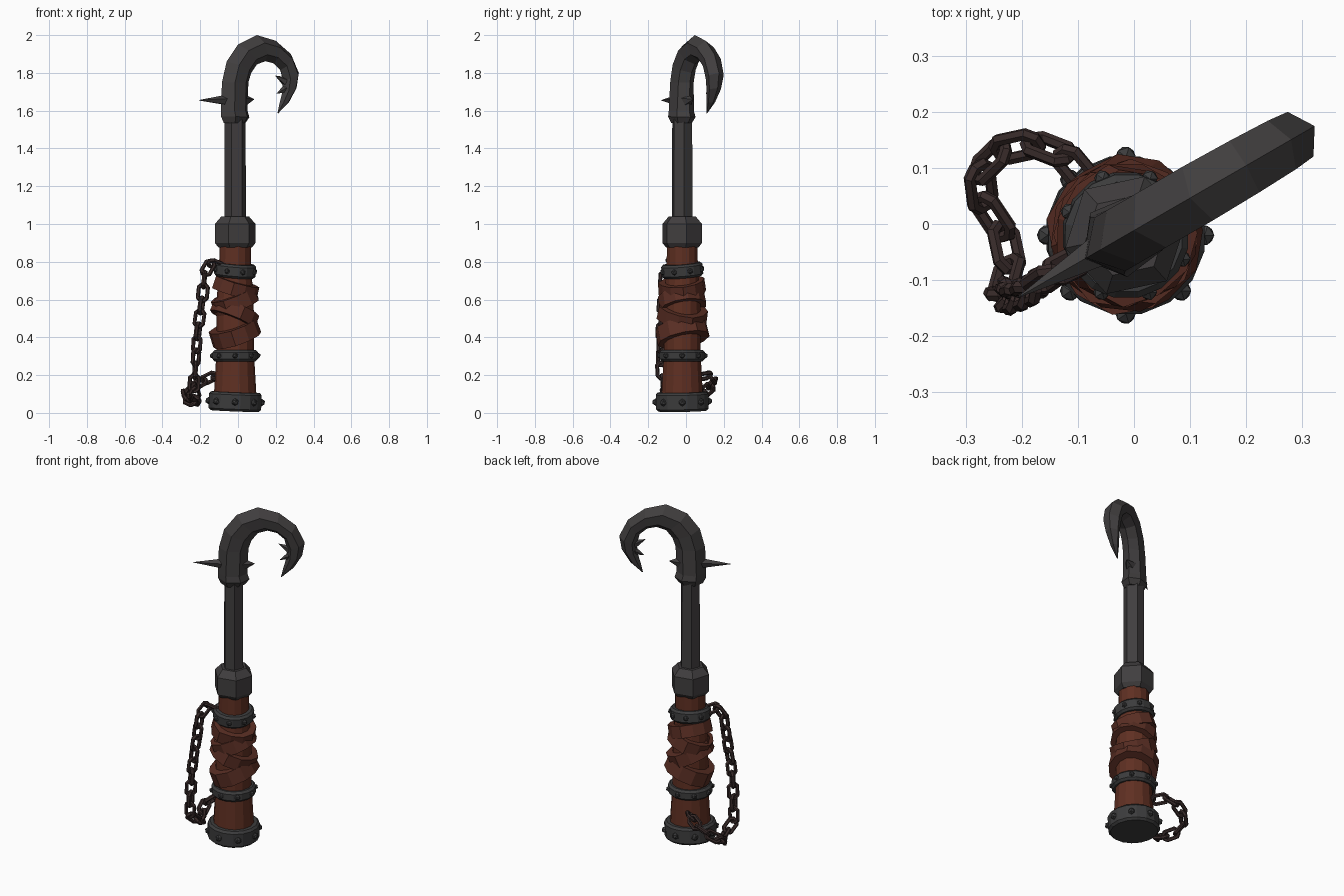
import bpy, bmesh, random
from math import sin, cos, pi, radians
from mathutils import Vector, Matrix, Euler

random.seed(4)
if "Cube" in bpy.data.objects:
    bpy.data.objects.remove(bpy.data.objects["Cube"])

AXIS = Vector((-0.015, -0.02, 0))
TURN = radians(30)          # direction in which the hook points


def material(name, rgb):
    m = bpy.data.materials.new(name)
    m.use_nodes = True
    m.diffuse_color = (*rgb, 1)
    m.node_tree.nodes["Principled BSDF"].inputs["Base Color"].default_value = (*rgb, 1)
    return m


IRON = material("dark iron", (0.052, 0.048, 0.049))
BAND = material("band iron", (0.045, 0.045, 0.046))
LEATHER = material("leather", (0.115, 0.029, 0.016))
WRAP = material("wrap leather", (0.1, 0.027, 0.017))
CHAIN = material("rusty chain", (0.04, 0.024, 0.023))


def finish(name, bm, mat):
    bmesh.ops.recalc_face_normals(bm, faces=bm.faces)
    me = bpy.data.meshes.new(name)
    bm.to_mesh(me)
    bm.free()
    me.materials.append(mat)
    ob = bpy.data.objects.new(name, me)
    bpy.context.collection.objects.link(ob)
    return ob


def loft(name, rings, mat, cyclic=False):
    """Skin a row of equal rings; cap the ends unless it is cyclic."""
    bm = bmesh.new()
    rows = [[bm.verts.new(p) for p in ring] for ring in rings]
    n = len(rows[0])
    for a, b in zip(rows, rows[1:] + (rows[:1] if cyclic else [])):
        for i in range(n):
            j = (i + 1) % n
            bm.faces.new((a[i], a[j], b[j], b[i]))
    if not cyclic:
        bm.faces.new(rows[0])
        bm.faces.new(rows[-1])
    return finish(name, bm, mat)


def turned(name, profile, sides, mat, z=0, tilt=(0, 0), phase=0, jitter=0):
    """Many-sided solid from (radius, height) points, tilted about its centre."""
    place = Matrix.Translation(AXIS + Vector((0, 0, z))) @ Euler((*tilt, 0)).to_matrix().to_4x4()
    wobble = [random.uniform(-jitter, jitter) for _ in range(sides)]
    rings = []
    for r, h in profile:
        rings.append([place @ Vector(((r + wobble[i]) * cos(phase + 2 * pi * i / sides),
                                      (r + wobble[i]) * sin(phase + 2 * pi * i / sides), h))
                      for i in range(sides)])
    loft(name, rings, mat)
    return place


def rivets(name, place, radius, count, size, phase):
    bm = bmesh.new()
    for i in range(count):
        a = phase + 2 * pi * i / count
        spot = place @ Matrix.Translation((radius * cos(a), radius * sin(a), 0))
        bmesh.ops.create_icosphere(bm, subdivisions=1, radius=size, matrix=spot)
    finish(name, bm, BAND)


# Grip, collar nut and shaft
turned("grip", [(0.115, 0.05), (0.1, 0.31), (0.098, 0.6), (0.085, 0.76), (0.083, 0.9)], 14, LEATHER)
turned("collar_nut", [(0.09, 0.875), (0.11, 0.9), (0.11, 1.0), (0.075, 1.04)], 6, IRON, phase=radians(12))
turned("shaft", [(0.058, 1.0), (0.056, 1.56)], 6, IRON, phase=radians(10))

# Iron bands with rivets
for name, z, r, h, tilt, size in (("base_band", 0.06, 0.142, 0.05, (0.02, 0.04), 0.02),
                                  ("middle_band", 0.303, 0.122, 0.03, (0, 0), 0.016),
                                  ("top_band", 0.755, 0.112, 0.036, (0.08, 0.08), 0.016)):
    place = turned(name, [(r - 0.012, -h), (r, 0.012 - h), (r, h - 0.012), (r - 0.012, h)],
                   16, BAND, z, tilt, phase=pi / 16)
    rivets(name + "_rivets", place, r - 0.002, 8, size, pi / 8 if name == "top_band" else pi / 2)

# Crossed leather wraps
for i, (z, tx, ty, h) in enumerate(((0.425, 0.2, -0.33, 0.042), (0.525, -0.16, 0.4, 0.036),
                                    (0.595, 0.16, -0.36, 0.038), (0.665, 0.1, 0.28, 0.034))):
    r = 0.136 - 0.004 * i
    turned("leather_wrap_%d" % (i + 1), [(r - 0.014, -h), (r, -h), (r - 0.003, h), (r - 0.016, h)],
           11, WRAP, z, (tx, ty), phase=0.4 * i, jitter=0.005)


# Hook: six-sided tapering sweep in an upright plane
def hook_point(x, z, side=0):
    u = (x - AXIS.x) / cos(TURN)
    return AXIS + Vector((u * cos(TURN) - side * sin(TURN), u * sin(TURN) + side * cos(TURN), z))


# outer x, outer z, inner x, inner z, half width
STATIONS = ((-0.075, 1.535, 0.04, 1.535, 0.05), (-0.09, 1.57, 0.06, 1.565, 0.066),
            (-0.09, 1.6, 0.05, 1.6, 0.06), (-0.085, 1.75, 0.055, 1.75, 0.055),
            (-0.06, 1.86, 0.07, 1.8, 0.055), (0, 1.95, 0.1, 1.845, 0.055),
            (0.1, 2.0, 0.145, 1.862, 0.055), (0.2, 1.97, 0.19, 1.85, 0.053),
            (0.28, 1.9, 0.225, 1.815, 0.05), (0.322, 1.8, 0.238, 1.76, 0.046),
            (0.31, 1.72, 0.235, 1.7, 0.035), (0.27, 1.645, 0.22, 1.64, 0.02),
            (0.212, 1.585, 0.21, 1.59, 0.002))
rings = []
for xo, zo, xi, zi, w in STATIONS:
    rings.append([hook_point(xo + (xi - xo) * t, zo + (zi - zo) * t, s * w)
                  for t, s in ((0, 0), (0.3, 1), (0.75, 0.85), (1, 0), (0.75, -0.85), (0.3, -1))])
loft("hook", rings, IRON)

# Spike and barbs
for name, base, tip, r in (("back_spike", (-0.06, 1.655), (-0.207, 1.655), 0.03),
                           ("neck_barb", (0.03, 1.655), (0.085, 1.66), 0.035),
                           ("upper_barb", (0.25, 1.755), (0.198, 1.785), 0.024),
                           ("lower_barb", (0.25, 1.715), (0.205, 1.69), 0.022)):
    a, b = hook_point(*base), hook_point(*tip)
    bm = bmesh.new()
    turn = (b - a).to_track_quat('Z', 'Y').to_matrix().to_4x4()
    bmesh.ops.create_cone(bm, cap_ends=True, segments=5, radius1=r, radius2=0.001,
                          depth=(b - a).length, matrix=Matrix.Translation((a + b) / 2) @ turn)
    finish(name, bm, IRON)

# Chain: links spaced evenly along a path, each turned a quarter from the last
PATH = [Vector(p) for p in ((-0.09, -0.06, 0.77), (-0.14, -0.085, 0.8), (-0.175, -0.11, 0.74),
                            (-0.19, -0.12, 0.6), (-0.215, -0.13, 0.42), (-0.225, -0.13, 0.25),
                            (-0.235, -0.12, 0.12), (-0.215, -0.05, 0.06), (-0.245, 0.01, 0.055),
                            (-0.285, 0.06, 0.085), (-0.27, 0.115, 0.12), (-0.2, 0.15, 0.16),
                            (-0.13, 0.13, 0.2), (-0.08, 0.07, 0.19))]


def along(d):
    for a, b in zip(PATH, PATH[1:]):
        if d <= (b - a).length:
            return a.lerp(b, d / (b - a).length)
        d -= (b - a).length
    return PATH[-1]


def chain_link(name, start, end, roll):
    turn = (end - start).to_track_quat('X', 'Z').to_matrix().to_4x4()
    place = Matrix.Translation((start + end) / 2) @ turn @ Matrix.Rotation(roll, 4, 'X')
    rings = []
    for i in range(8):
        a = 2 * pi * (i + 0.5) / 8
        out = Vector((cos(a), sin(a), 0))
        mid = out * 0.026 + Vector((0.018 if out.x > 0 else -0.018, 0, 0))
        rings.append([place @ (mid + out * 0.0115 * cos(b) + Vector((0, 0, 0.0115 * sin(b))))
                      for b in (2 * pi * k / 6 for k in range(6))])
    loft(name, rings, CHAIN, cyclic=True)


total = sum((b - a).length for a, b in zip(PATH, PATH[1:]))
count = round(total / 0.068)
step = total / count
for i in range(count):
    chain_link("chain_link_%02d" % (i + 1), along(i * step), along((i + 1) * step),
               radians(40) + (i % 2) * pi / 2)
